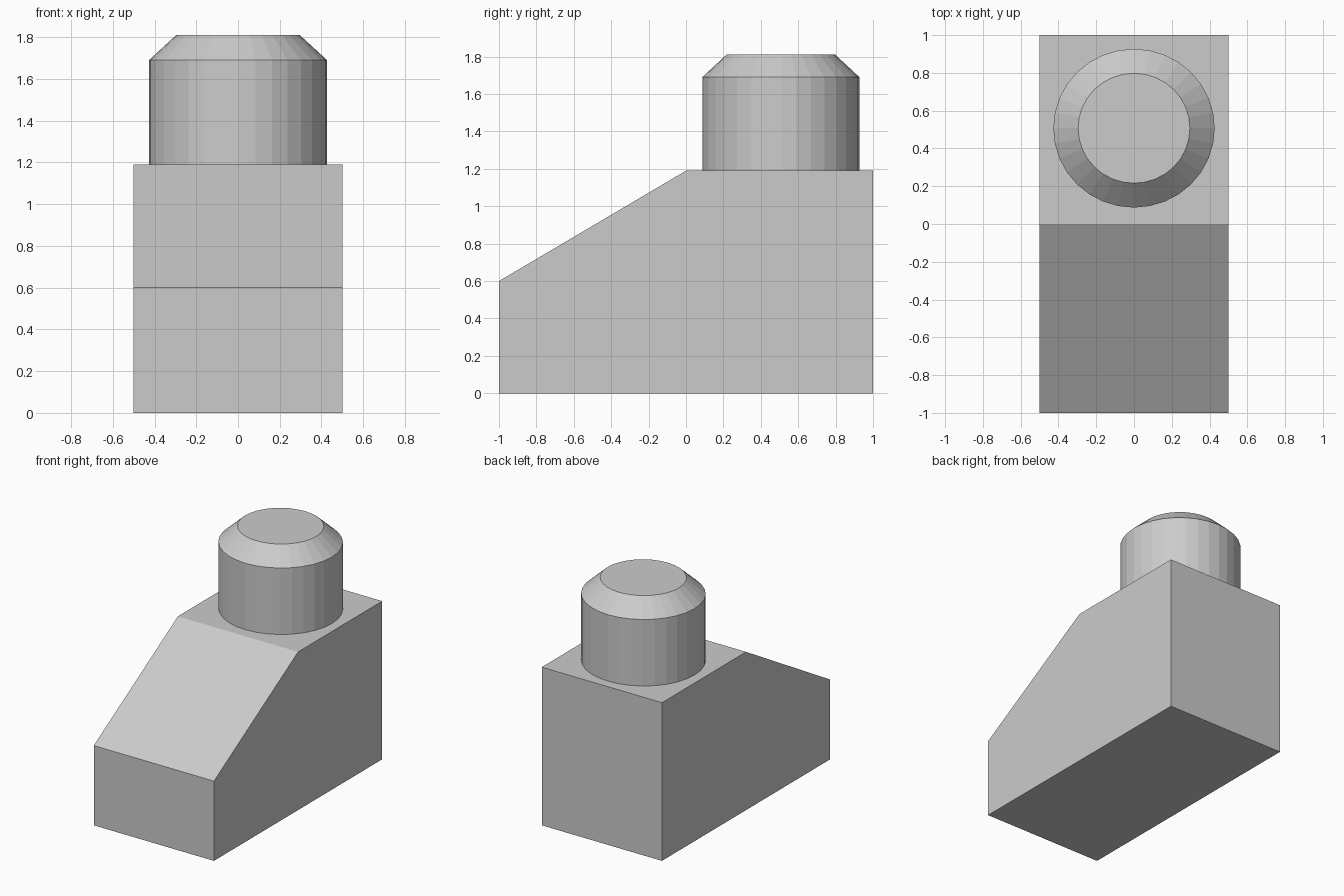
import bpy
import bmesh
from math import cos, sin, tau

if "Cube" in bpy.data.objects:
    bpy.data.objects.remove(bpy.data.objects["Cube"])


def add_object(name, bm):
    bmesh.ops.recalc_face_normals(bm, faces=bm.faces)
    mesh = bpy.data.meshes.new(name)
    bm.to_mesh(mesh)
    bm.free()
    obj = bpy.data.objects.new(name, mesh)
    bpy.context.collection.objects.link(obj)
    return obj


def loft(name, rings):
    """Bridge equal-length closed rings and cap both ends."""
    bm = bmesh.new()
    loops = [[bm.verts.new(p) for p in ring] for ring in rings]
    for a, b in zip(loops, loops[1:]):
        for i in range(len(a)):
            j = (i + 1) % len(a)
            bm.faces.new((a[i], a[j], b[j], b[i]))
    bm.faces.new(loops[0][::-1])
    bm.faces.new(loops[-1])
    return add_object(name, bm)


# Sloped block: side profile (y, z) extruded across x
profile = [(-1, 0), (1, 0), (1, 1.19), (0, 1.19), (-1, 0.6)]
loft("sloped_block", [[(x, y, z) for y, z in profile] for x in (-0.5, 0.5)])

# Round stud with a chamfered top: (x radius, y radius, z)
SIDES = 32
sections = [(0.427, 0.42, 1.19), (0.427, 0.42, 1.69), (0.296, 0.291, 1.81)]
loft("round_stud", [
    [(rx * cos(tau * i / SIDES), 0.507 + ry * sin(tau * i / SIDES), z)
     for i in range(SIDES)]
    for rx, ry, z in sections])
